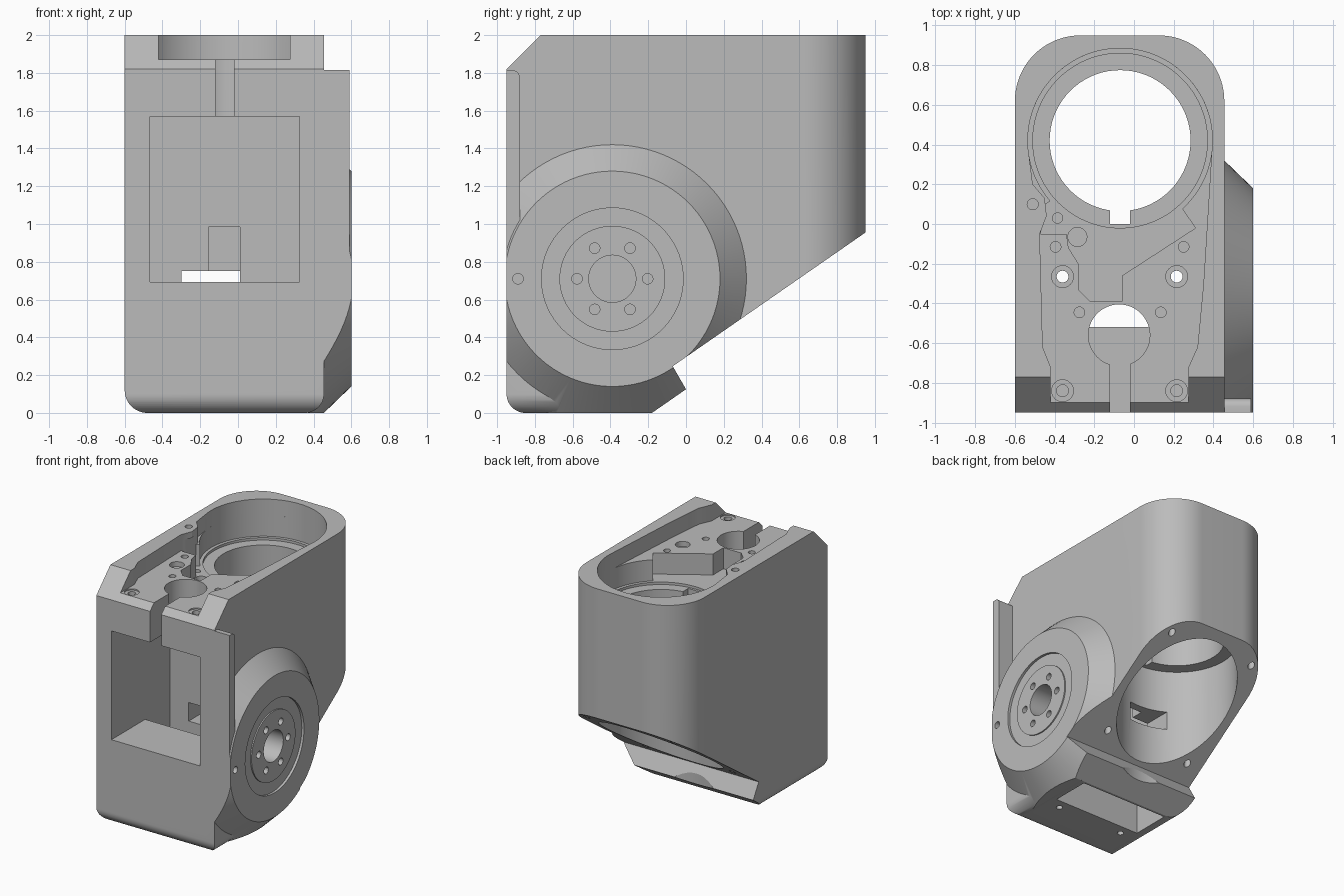
import bpy, bmesh
from math import sin, cos, pi, radians
from mathutils import Matrix

cube = bpy.data.objects.get("Cube")
if cube:
    bpy.data.objects.remove(cube, do_unlink=True)

grey = bpy.data.materials.new("plain_grey")
grey.use_nodes = True
grey.diffuse_color = (0.5, 0.5, 0.5, 1)
grey.node_tree.nodes["Principled BSDF"].inputs["Base Color"].default_value = (0.5, 0.5, 0.5, 1)


def add(name, bm):
    bmesh.ops.recalc_face_normals(bm, faces=bm.faces)
    mesh = bpy.data.meshes.new(name)
    bm.to_mesh(mesh)
    bm.free()
    mesh.materials.append(grey)
    ob = bpy.data.objects.new(name, mesh)
    bpy.context.collection.objects.link(ob)
    return ob


def arc(cx, cy, r, a0, a1, n=14):
    steps = [radians(a0 + (a1 - a0) * i / n) for i in range(n + 1)]
    return [(cx + r * cos(a), cy + r * sin(a)) for a in steps]


def prism(name, pts, axis, lo, hi):
    """Extrude a 2D outline along the given axis."""
    place = {"x": lambda u, v, w: (w, u, v),
             "y": lambda u, v, w: (u, w, v),
             "z": lambda u, v, w: (u, v, w)}[axis]
    bm = bmesh.new()
    a = [bm.verts.new(place(u, v, lo)) for u, v in pts]
    b = [bm.verts.new(place(u, v, hi)) for u, v in pts]
    bm.faces.new(a)
    bm.faces.new(b)
    for i in range(len(a)):
        j = (i + 1) % len(a)
        bm.faces.new((a[i], a[j], b[j], b[i]))
    return add(name, bm)


def rod(name, u, v, r, axis, lo, hi, n=32):
    return prism(name, arc(u, v, r, 0, 360, n)[:-1], axis, lo, hi)


def box(name, x0, x1, y0, y1, z0, z1):
    return prism(name, [(x0, y0), (x1, y0), (x1, y1), (x0, y1)], "z", z0, z1)


def combine(target, other, op="DIFFERENCE"):
    mod = target.modifiers.new("bool", "BOOLEAN")
    mod.operation, mod.object, mod.solver = op, other, "EXACT"
    bpy.context.view_layer.objects.active = target
    bpy.ops.object.modifier_apply(modifier=mod.name)
    bpy.data.objects.remove(other, do_unlink=True)


# Side silhouette shared by the housing and the wheel mount
side = arc(-0.85, 0.1, 0.1, 180, 270) + [
    (-0.18, 0), (0, 0.125), (-0.07, 0.247), (0.95, 0.955),
    (0.95, 2), (-0.77, 2), (-0.95, 1.82)]

# Housing: side silhouette trimmed by the plan and front outlines
housing = prism("housing", side, "x", -0.6, 0.455)
plan = arc(0.125, 0.62, 0.33, 0, 90, 20) + arc(-0.27, 0.62, 0.33, 90, 180, 20) + [(-0.6, -1.2), (0.455, -1.2)]
combine(housing, prism("plan_trim", plan, "z", -0.5, 2.5), "INTERSECT")
front = arc(-0.48, 0.12, 0.12, 180, 270) + arc(0.355, 0.1, 0.1, 270, 360) + [(0.455, 2.5), (-0.6, 2.5)]
combine(housing, prism("front_trim", front, "y", -1.5, 1.5), "INTERSECT")

# Conical wheel mount on the side
WY, WZ = -0.39, 0.71
bm = bmesh.new()
bmesh.ops.create_cone(bm, cap_ends=True, segments=96, radius1=0.792, radius2=0.57, depth=0.23,
                      matrix=Matrix.Translation((0.485, WY, WZ)) @ Matrix.Rotation(pi / 2, 4, "Y"))
mount = add("wheel_mount", bm)
combine(mount, prism("mount_trim", side, "x", -1, 1), "INTERSECT")
combine(housing, mount, "UNION")

# Narrow front flange above the mount
ear = [(-0.95, 0.71), (-0.88, 0.71)] + arc(-0.92, 1.775, 0.04, 0, 90, 6) + [(-0.95, 1.815)]
combine(housing, prism("front_flange", ear, "x", 0.43, 0.59), "UNION")

# Hub: recessed ring, raised centre and bolt holes
combine(housing, rod("hub_recess", WY, WZ, 0.375, "x", 0.58, 0.7, 72))
combine(housing, rod("hub_plate", WY, WZ, 0.28, "x", 0.55, 0.59, 64), "UNION")
combine(housing, rod("hub_bore", WY, WZ, 0.125, "x", 0.4, 0.7, 40))
for i in range(6):
    a = i * pi / 3
    combine(housing, rod("hub_hole", WY + 0.187 * cos(a), WZ + 0.187 * sin(a), 0.028, "x", 0.5, 0.7, 16))
combine(housing, rod("rim_hole", -0.89, WZ, 0.028, "x", 0.5, 0.7, 16))

# Front window chamber, floor opening and passage to the rear bore
combine(housing, box("window", -0.465, 0.325, -1.2, -0.2, 0.692, 1.57))
combine(housing, box("floor_opening", -0.465, 0.325, -0.52, -0.2, -0.2, 0.8))
combine(housing, box("passage", -0.3, 0.01, -0.3, 0.12, 0.6, 0.75))
combine(housing, box("passage_recess", -0.155, 0.01, -0.3, -0.1, 0.7, 0.985))

# Rear bore: wide below, narrow in the middle
CX, CY = -0.07, 0.42
combine(housing, rod("lower_bore", CX, CY, 0.455, "z", -0.5, 1.1, 72))
combine(housing, rod("middle_bore", CX, CY, 0.355, "z", 1.0, 2.2, 72))
combine(housing, box("key_slot", -0.12, -0.02, 0, 0.2, 1.0, 2.2))

# Top tray open to the front
tray = arc(CX, CY, 0.465, 0, 190, 40) + [
    (-0.51, 0.2), (-0.45, 0.13), (-0.44, 0.04), (-0.475, -0.05), (-0.46, -0.62),
    (-0.42, -0.72), (-0.42, -1.2), (0.275, -1.2), (0.275, -0.72), (0.32, -0.62), (0.35, -0.3)]
combine(housing, prism("tray", tray, "z", 1.87, 2.2))

# Deeper rear part of the tray
combine(housing, rod("deep_ring", CX, CY, 0.465, "z", 1.7, 1.95, 80))
combine(housing, rod("ring_groove", CX, CY, 0.44, "z", 1.68, 1.95, 80))
deep = [(0.24, 0.08), (0.31, -0.02), (-0.06, -0.26), (-0.06, -0.39), (-0.22, -0.39),
        (-0.28, -0.33), (-0.28, -0.2), (-0.33, -0.12), (-0.34, -0.05), (-0.47, -0.05),
        (-0.445, 0.1), (-0.3, 0.2), (0.1, 0.2)]
combine(housing, prism("deep_pocket", deep, "z", 1.7, 1.95))

# Round opening with a slot to the front
combine(housing, rod("cable_hole", -0.075, -0.56, 0.155, "z", 1.4, 2.2, 48))
combine(housing, box("cable_slot", -0.12, -0.02, -1.2, -0.65, 1.4, 2.2))

# Screw holes in the tray, mirrored about the tray centre line
for s in (-1, 1):
    x = -0.0725 + s * 0.2875
    combine(housing, rod("screw_seat", x, -0.265, 0.055, "z", 1.83, 2.2, 24))
    combine(housing, rod("screw_hole", x, -0.265, 0.03, "z", 1.4, 2.2, 16))
    combine(housing, rod("front_seat", x, -0.84, 0.055, "z", 1.86, 2.2, 24))
    combine(housing, rod("front_hole", x, -0.84, 0.03, "z", 1.72, 2.2, 16))
    combine(housing, rod("pin_hole", -0.07 + s * 0.205, -0.445, 0.027, "z", 1.75, 2.2, 16))
    combine(housing, rod("pin_hole", -0.0725 + s * 0.3225, -0.115, 0.027, "z", 1.62, 2.2, 16))
    # Mounting holes in the underside
    combine(housing, rod("base_hole", -0.07 + s * 0.3, -0.6, 0.025, "z", -0.2, 0.12, 16))
    for y in (0.07, 0.82):
        z = 0.295 + 0.69 * y
        combine(housing, rod("slope_hole", -0.075 + s * 0.39, y, 0.026, "z", z - 0.2, z + 0.12, 16))
for x, y, r, z in ((-0.51, 0.1, 0.028, 1.8), (-0.385, 0.03, 0.026, 1.62), (-0.285, -0.065, 0.048, 1.62)):
    combine(housing, rod("tray_hole", x, y, r, "z", z, 2.2, 20))

# Smooth the curved walls and keep the edges crisp
bpy.ops.object.select_all(action="DESELECT")
housing.select_set(True)
bpy.context.view_layer.objects.active = housing
bpy.ops.object.shade_smooth_by_angle(angle=radians(25))
